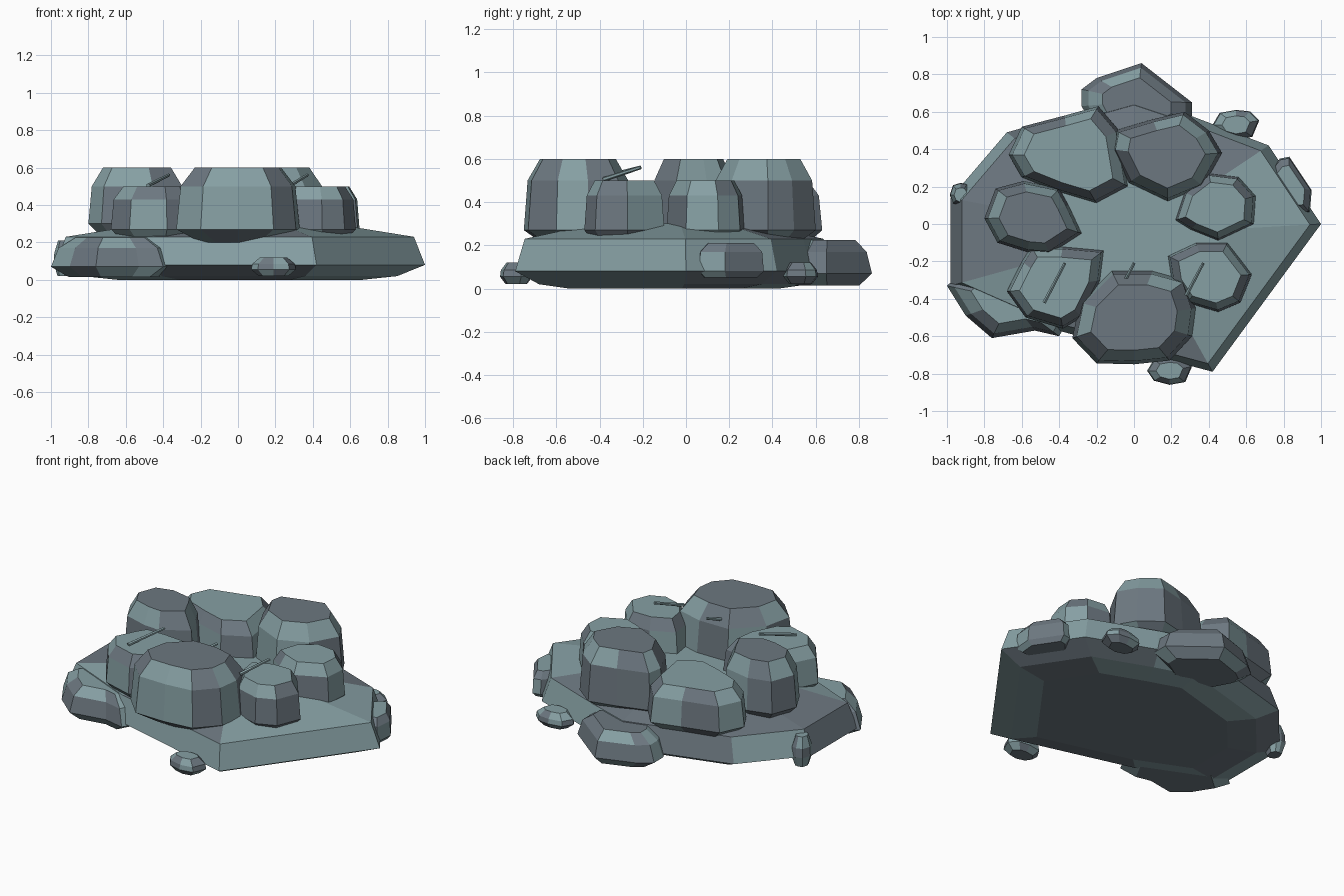
import bpy, bmesh, random
from mathutils import Vector

if "Cube" in bpy.data.objects:
    bpy.data.objects.remove(bpy.data.objects["Cube"])


def material(name, rgb):
    m = bpy.data.materials.new(name)
    m.diffuse_color = (*rgb, 1)
    m.use_nodes = True
    m.node_tree.nodes["Principled BSDF"].inputs["Base Color"].default_value = m.diffuse_color
    return m


PALE = material("pale_slate", (0.24, 0.35, 0.37))
DARK = material("dark_slate", (0.15, 0.185, 0.215))


def rock(name, outline, rings, top_mat=0, seed=1):
    """Stack scaled copies of an outline; rings are (height, scale)."""
    rnd = random.Random(seed)
    cx = (min(p[0] for p in outline) + max(p[0] for p in outline)) / 2
    cy = (min(p[1] for p in outline) + max(p[1] for p in outline)) / 2
    n = len(outline)
    bm = bmesh.new()
    loops = [[bm.verts.new((cx + (x - cx) * s, cy + (y - cy) * s, z)) for x, y in outline]
             for z, s in rings]
    bm.faces.new(loops[0]).material_index = 1
    bm.faces.new(loops[-1]).material_index = top_mat
    for a, b in zip(loops, loops[1:]):
        for i in range(n):
            j = (i + 1) % n
            f = bm.faces.new((a[i], a[j], b[j], b[i]))
            # facets alternate between the two stone tones, with some breaks
            f.material_index = (i + (rnd.random() < 0.25)) % 2
    bmesh.ops.recalc_face_normals(bm, faces=bm.faces)
    me = bpy.data.meshes.new(name)
    bm.to_mesh(me)
    bm.free()
    me.materials.append(PALE)
    me.materials.append(DARK)
    ob = bpy.data.objects.new(name, me)
    bpy.context.collection.objects.link(ob)
    return ob


def pebble(name, x0, x1, y0, y1, z0, z1, seed):
    """Small eight-sided stone filling a box."""
    unit = [(1, .3), (.6, .9), (0, 1), (-.7, .8), (-1, 0), (-.7, -.7), (0, -1), (.7, -.8)]
    cx, cy, rx, ry, h = (x0 + x1) / 2, (y0 + y1) / 2, (x1 - x0) / 2, (y1 - y0) / 2, z1 - z0
    rock(name, [(cx + x * rx, cy + y * ry) for x, y in unit],
         [(z0, .65), (z0 + h * .35, 1), (z0 + h * .65, .95), (z1, .6)], 0, seed)


def twig(name, a, b, r=0.011):
    """Thin straight stick between two points."""
    a, b = Vector(a), Vector(b)
    bpy.ops.mesh.primitive_cone_add(vertices=6, radius1=r, radius2=r * .8,
                                    depth=(b - a).length, location=(a + b) / 2)
    ob = bpy.context.object
    ob.name = name
    ob.rotation_euler = (b - a).to_track_quat('Z', 'Y').to_euler()
    ob.data.materials.append(PALE)


# broad slab the stones rest on
rock("base_slab",
     [(1, 0), (.72, .42), (.3, .58), (0, .68), (-.68, .49), (-.98, .14),
      (-.98, -.33), (-.48, -.55), (.42, -.79)],
     [(0, .66), (.02, .85), (.08, 1), (.23, .94), (.3, .5)], 0, 4)

# tall stones with darker tops
TALL = [(.2, .6), (.27, 1), (.5, .93), (.6, .7)]
rock("front_tall_stone",
     [(-.33, -.61), (-.2, -.745), (0, -.75), (.19, -.73), (.31, -.6), (.33, -.45),
      (.28, -.3), (.1, -.25), (-.12, -.25), (-.29, -.42)], TALL, 1, 2)
rock("left_tall_stone",
     [(-.8, .03), (-.74, .19), (-.59, .23), (-.4, .19), (-.35, .1), (-.28, -.05),
      (-.45, -.16), (-.57, -.15), (-.73, -.1)], TALL[:1] + [(.3, 1)] + TALL[2:], 1, 3)
rock("back_tall_stone",
     [(-.12, .4), (-.1, .5), (.1, .56), (.27, .6), (.4, .5), (.47, .38), (.37, .2),
      (.18, .12), (-.03, .22)], TALL, 1, 5)

# lower stones with paler tops
LOW = [(.2, .7), (.27, 1), (.43, .94), (.5, .74)]
rock("back_left_low_stone",
     [(-.67, .37), (-.6, .52), (-.37, .58), (-.19, .63), (-.08, .5), (-.03, .2),
      (-.2, .11), (-.4, .17), (-.6, .25)], LOW, 0, 6)
rock("right_low_stone",
     [(.22, .02), (.27, .17), (.4, .27), (.56, .25), (.65, .15), (.64, 0), (.45, -.09),
      (.3, -.03)], LOW, 0, 7)
rock("front_right_low_stone",
     [(.18, -.17), (.33, -.1), (.5, -.1), (.63, -.27), (.57, -.42), (.45, -.47),
      (.28, -.42), (.2, -.3)], LOW, 0, 8)
rock("front_left_low_stone",
     [(-.68, -.36), (-.6, -.2), (-.55, -.12), (-.38, -.12), (-.16, -.14), (-.18, -.3),
      (-.28, -.5), (-.38, -.56), (-.58, -.5)], LOW, 0, 9)

# flat boulders leaning on the slab edge
EDGE = [(.015, .72), (.07, 1), (.17, .88), (.225, .62)]
rock("left_edge_boulder",
     [(-1, -.33), (-.9, -.49), (-.76, -.61), (-.53, -.57), (-.4, -.6), (-.32, -.45),
      (-.5, -.2), (-.85, -.2)], EDGE, 0, 10)
rock("back_edge_boulder",
     [(-.28, .63), (-.28, .72), (-.2, .78), (.04, .86), (.31, .65), (.31, .55),
      (.15, .45), (-.2, .48)], EDGE, 1, 11)
rock("right_edge_boulder",
     [(.78, .35), (.83, .36), (.95, .18), (.94, .06), (.8, .05), (.7, .25)],
     [(.05, .8), (.08, 1), (.17, .95), (.21, .7)], 0, 12)

# loose pebbles around the slab
pebble("front_pebble", .07, .31, -.86, -.71, .02, .12, 13)
pebble("back_pebble", .42, .67, .45, .61, .02, .12, 14)
pebble("left_pebble", -.985, -.87, .09, .22, .02, .21, 15)

# twigs lying on the stones
twig("left_twig", (-.48, -.42, .505), (-.37, -.21, .56))
twig("right_twig", (.28, -.38, .505), (.37, -.21, .56))
twig("middle_twig", (-.1, -.4, .5), (0, -.21, .56))
